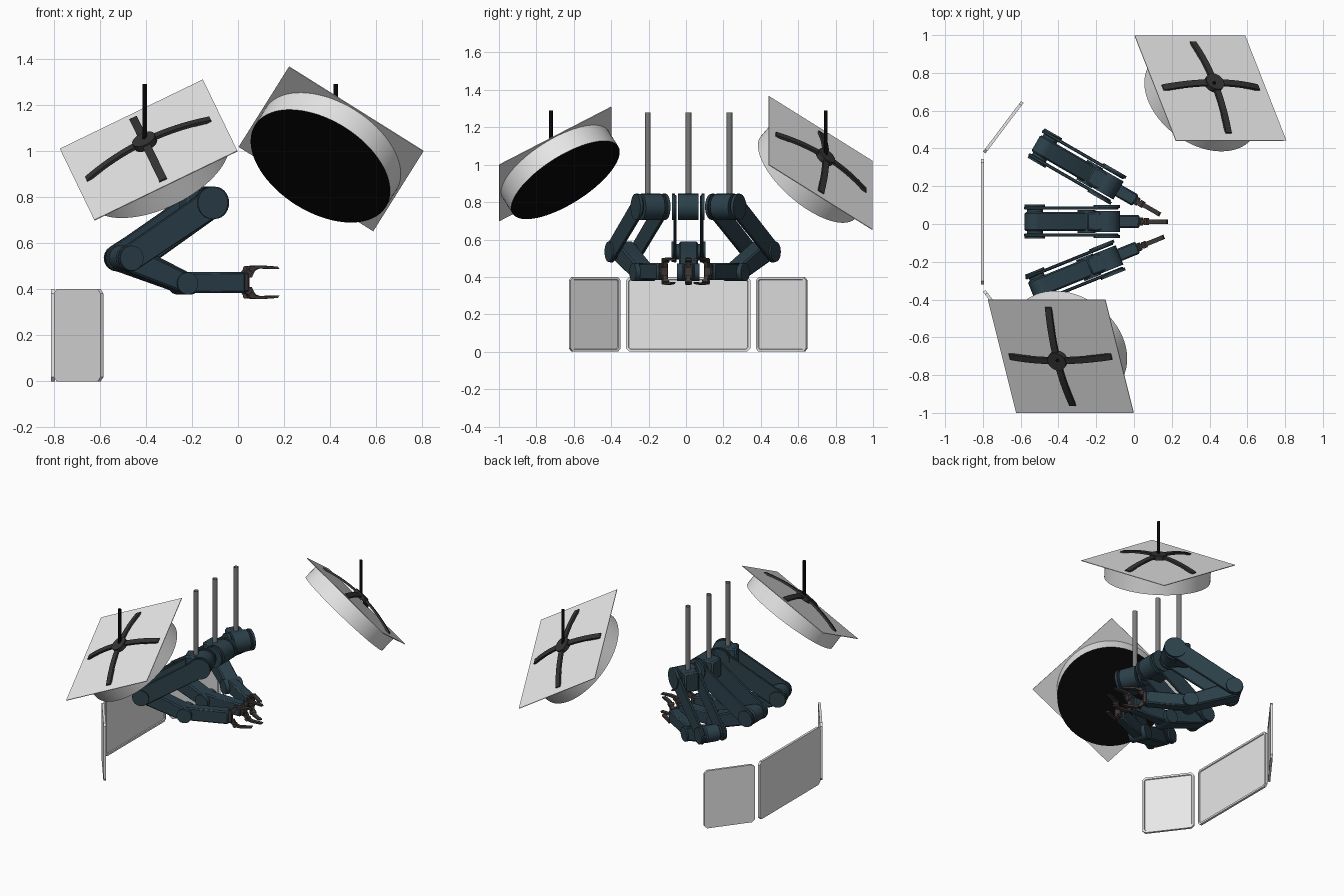
import bpy, bmesh, math
from math import radians, cos, sin, pi
from mathutils import Matrix, Vector

cube = bpy.data.objects.get("Cube")
if cube:
    bpy.data.objects.remove(cube, do_unlink=True)


def material(name, r, g, b):
    m = bpy.data.materials.new(name)
    m.use_nodes = True
    m.diffuse_color = (r, g, b, 1)
    node = next(n for n in m.node_tree.nodes if n.type == 'BSDF_PRINCIPLED')
    node.inputs["Base Color"].default_value = (r, g, b, 1)
    return m


WHITE = material("light_grey", .8, .8, .8)
BLACK = material("black", .002, .002, .002)
IRON = material("dark_iron", .033, .033, .033)
STEEL = material("mid_grey", .2, .2, .2)
TEAL = material("dark_teal", .025, .052, .07)
BROWN = material("brown_grey", .048, .04, .038)
parts = []


def finish(name, bm, mats, matrix, bevel=0):
    bmesh.ops.recalc_face_normals(bm, faces=bm.faces)
    mesh = bpy.data.meshes.new(name)
    bm.to_mesh(mesh)
    bm.free()
    for m in mats:
        mesh.materials.append(m)
    obj = bpy.data.objects.new(name, mesh)
    bpy.context.collection.objects.link(obj)
    obj.matrix_world = matrix
    if bevel:
        mod = obj.modifiers.new("edge_bevel", 'BEVEL')
        mod.width, mod.segments, mod.limit_method = bevel, 1, 'ANGLE'
        mod.angle_limit = radians(50)
    parts.append(obj)
    return obj


def prism(name, profile, y0, y1, mat, matrix, bevel=0):
    """Extrude an XZ profile along Y."""
    bm = bmesh.new()
    face = bm.faces.new([bm.verts.new((x, y0, z)) for x, z in profile])
    out = bmesh.ops.extrude_face_region(bm, geom=[face])
    moved = [v for v in out["geom"] if isinstance(v, bmesh.types.BMVert)]
    bmesh.ops.translate(bm, verts=moved, vec=(0, y1 - y0, 0))
    return finish(name, bm, [mat], matrix, bevel)


def cylinder(name, r, depth, mats, matrix, segs=24, caps=True):
    bm = bmesh.new()
    bmesh.ops.create_cone(bm, cap_ends=caps, segments=segs, radius1=r, radius2=r, depth=depth)
    if len(mats) > 1:  # second colour on the lower cap
        for f in bm.faces:
            f.normal_update()
            f.material_index = int(f.calc_center_median().z < -depth * .4)
    return finish(name, bm, mats, matrix)


def rect(x0, x1, z0, z1):
    return [(x0, z0), (x1, z0), (x1, z1), (x0, z1)]


def link(a, ra, b, rb, n=10):
    """Outline wrapped around two circles."""
    a, b = Vector(a), Vector(b)
    d = b - a
    phi, half = math.atan2(d.y, d.x), math.acos((ra - rb) / d.length)
    pts = []
    for c, r, s, e in ((b, rb, phi - half, phi + half), (a, ra, phi + half, phi + 2 * pi - half)):
        for i in range(n + 1):
            t = s + (e - s) * i / n
            pts.append((c.x + r * cos(t), c.y + r * sin(t)))
    return pts


def move(x, y, z):
    return Matrix.Translation((x, y, z))


# Lamps: tilted plate, drum with black face, arched cross bracket, hub and rod
def lamp(name, centre, u, v):
    u, v = Vector(u).normalized(), Vector(v).normalized()
    n = u.cross(v).normalized()
    M = Matrix((u, v, n)).transposed().to_4x4()
    M.translation = centre
    prism(name + "_plate", rect(-.345, .345, -.003, .001), -.345, .345, WHITE, M)
    cylinder(name + "_drum", .335, .11, [WHITE, BLACK], M @ move(0, 0, -.056), 72)
    ts = [i / 10 for i in range(-10, 11)]
    arch = [(.3 * t, .046 * (1 - t * t) + .008) for t in ts]
    arch += [(x, z - .014) for x, z in reversed(arch)]
    for i, turn in enumerate((0, pi / 2)):
        prism(f"{name}_bracket_{i + 1}", arch, -.018, .018, IRON, M @ Matrix.Rotation(turn, 4, 'Z'))
    cylinder(name + "_hub", .053, .03, [IRON], M @ move(0, 0, .045))
    hub = M @ Vector((0, 0, .045))
    height = 1.29 - hub.z
    cylinder(name + "_rod", .01, height, [BLACK], move(hub.x, hub.y, hub.z + height / 2), 12)


lamp("front_lamp", (-.388, -.7, 1.005), (.62, 0, .3), (-.15, .6, .31))
lamp("back_lamp", (.405, .72, 1.01), (.59, 0, -.37), (-.22, .56, -.35))


# Robot arms: each is turned about its hanging rod
def robot_arm(name, x, y, angle):
    M = move(x, y, 0) @ Matrix.Rotation(radians(angle), 4, 'Z')
    across = Matrix.Rotation(pi / 2, 4, 'X')
    shoulder, elbow, wrist = (.02, .775), (-.36, .535), (-.086, .425)

    def joint(part, at, r, width, off=0):
        cylinder(f"{name}_{part}", r, width, [TEAL], M @ move(at[0], off, at[1]) @ across, 28)

    cylinder(name + "_rod", .016, .45, [STEEL], M @ move(-.02, 0, 1.055), 16, caps=False)
    prism(name + "_mount_block", rect(-.085, .02, .705, .84), -.05, .05, TEAL, M, .01)
    joint("shoulder", shoulder, .07, .11)
    joint("elbow", elbow, .042, .14)
    joint("wrist", wrist, .048, .12)
    for side, s in (("left", 1), ("right", -1)):
        prism(f"{name}_{side}_upper_plate", link(elbow, .058, shoulder, .062),
              s * .063, s * .08, TEAL, M, .004)
        joint(side + "_shoulder_cap", shoulder, .07, .016, s * .079)
        joint(side + "_elbow_cap", elbow, .054, .012, s * .084)
    prism(name + "_forearm", link(elbow, .055, wrist, .043), -.05, .05, TEAL, M, .008)
    prism(name + "_hand", rect(-.086, .195, .384, .474), -.034, .034, TEAL, M, .008)
    # Gripper with two hooked fingers
    prism(name + "_gripper_base", rect(.19, .215, .39, .47), -.022, .022, BROWN, M, .004)
    finger = [(.2, .02), (.225, .02), (.24, .052), (.262, .06), (.345, .058),
              (.338, .068), (.275, .073), (.255, .073), (.228, .066), (.2, .04)]
    for side, s in (("upper", 1), ("lower", -1)):
        prism(f"{name}_{side}_finger", [(px, .43 + s * pz) for px, pz in finger],
              -.012, .012, BROWN, M)
        cylinder(f"{name}_{side}_knuckle", .013, .036, [BROWN],
                 M @ move(.232, 0, .43 + s * .058) @ across, 12)


robot_arm("front_arm", -.16, -.197, 22)
robot_arm("middle_arm", -.165, .013, 0)
robot_arm("back_arm", -.16, .222, -30)


# Screens: clipped corners with a raised rim on the inner face
def screen(name, x, y, width, angle):
    w, c, bm = width / 2, .018, bmesh.new()
    outline = [(-w + c, 0), (w - c, 0), (w, c), (w, .4 - c),
               (w - c, .4), (-w + c, .4), (-w, .4 - c), (-w, c)]
    back = bm.faces.new([bm.verts.new((-.008, py, pz)) for py, pz in outline])
    out = bmesh.ops.extrude_face_region(bm, geom=[back])
    bmesh.ops.translate(bm, vec=(.016, 0, 0),
                        verts=[v for v in out["geom"] if isinstance(v, bmesh.types.BMVert)])
    bmesh.ops.recalc_face_normals(bm, faces=bm.faces)
    inner = [f for f in bm.faces if f.normal.x > .9]
    bmesh.ops.inset_region(bm, faces=inner, thickness=.014, depth=0)
    bmesh.ops.inset_region(bm, faces=inner, thickness=.003, depth=-.006)
    finish(name, bm, [WHITE], move(x, y, 0) @ Matrix.Rotation(radians(angle), 4, 'Z'))


screen("middle_screen", -.803, .012, .665, 0)
screen("back_screen", -.692, .512, .335, -37)
screen("front_screen", -.692, -.488, .335, 37)

# Smooth the round parts while keeping the edges sharp
bpy.ops.object.select_all(action='DESELECT')
for obj in parts:
    obj.select_set(True)
bpy.context.view_layer.objects.active = parts[0]
bpy.ops.object.shade_smooth_by_angle(angle=radians(30))
